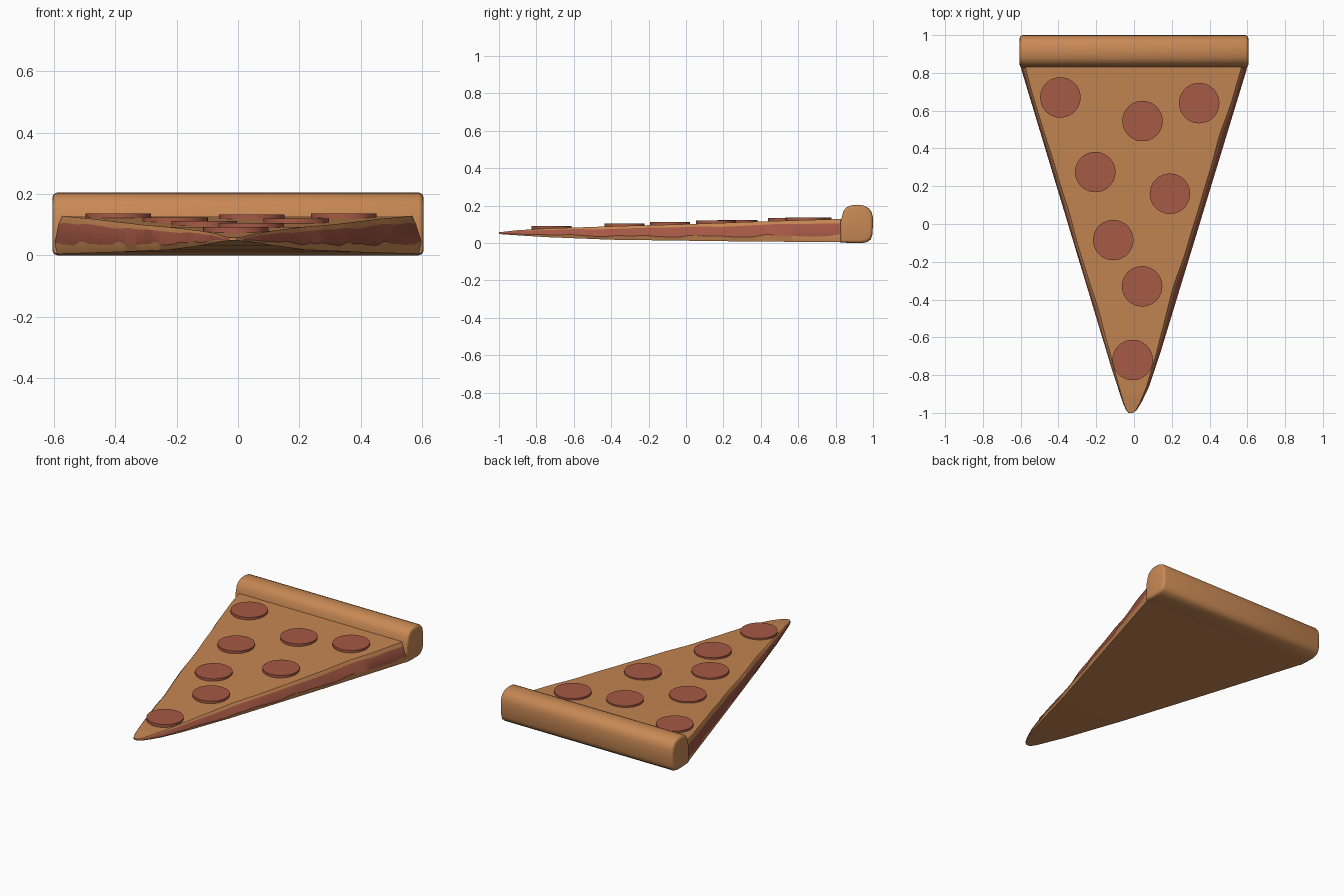
import bpy, bmesh, math

if "Cube" in bpy.data.objects:
    bpy.data.objects.remove(bpy.data.objects["Cube"])


def material(name, rgb):
    m = bpy.data.materials.new(name)
    m.diffuse_color = (*rgb, 1)
    m.use_nodes = True
    m.node_tree.nodes["Principled BSDF"].inputs["Base Color"].default_value = m.diffuse_color
    return m


CRUST = material("baked crust", (0.58, 0.25, 0.09))
CHEESE = material("melted cheese", (0.55, 0.235, 0.083))
SAUCE = material("tomato sauce", (0.37, 0.095, 0.058))
PEPPERONI = material("pepperoni", (0.38, 0.10, 0.06))


def finish(bm, name, mats, angle=35):
    bmesh.ops.recalc_face_normals(bm, faces=bm.faces)
    me = bpy.data.meshes.new(name)
    bm.to_mesh(me)
    bm.free()
    for m in mats:
        me.materials.append(m)
    ob = bpy.data.objects.new(name, me)
    bpy.context.collection.objects.link(ob)
    bpy.ops.object.select_all(action='DESELECT')
    ob.select_set(True)
    bpy.context.view_layer.objects.active = ob
    bpy.ops.object.shade_smooth_by_angle(angle=math.radians(angle))
    return ob


def interp(table, y):
    for (a, va), (b, vb) in zip(table, table[1:]):
        if y <= b:
            return va + (vb - va) * (y - a) / (b - a)
    return table[-1][1]


# Slice outline and heights along y
LEFT = [(-1, -0.03), (-0.985, -0.042), (-0.95, -0.058), (-0.76, -0.12), (0.83, -0.6), (0.87, -0.6)]
RIGHT = [(-1, -0.005), (-0.985, 0.015), (-0.94, 0.042), (-0.86, 0.08), (-0.68, 0.14), (0.83, 0.6), (0.87, 0.6)]
BOTTOM = [(-1, 0.048), (-0.75, 0.032), (-0.4, 0.018), (0.2, 0.010), (0.87, 0.004)]
TOP = [(-1, 0.058), (-0.9, 0.069), (-0.72, 0.079), (-0.33, 0.092), (0, 0.101), (0.5, 0.119), (0.87, 0.130)]


def wave(y):
    return 0.5 * math.sin(y * 17) + 0.3 * math.sin(y * 31 + 1) + 0.2 * math.sin(y * 47)


# Layered slice: dough, sauce and cheese bands around each cross-section
bm = bmesh.new()
rings = []
N = 90
for i in range(N + 1):
    y = -1 + 1.87 * (i / N) ** 1.3
    l, r, zb, zt = (interp(t, y) for t in (LEFT, RIGHT, BOTTOM, TOP))
    w, h = r - l, zt - zb
    k = min(1, w / 0.4)
    zd = zb + h * (0.27 + 0.08 * wave(y))
    zd2 = zb + h * (0.27 + 0.08 * wave(y + 0.7))
    zs = zb + h * (0.82 + 0.04 * wave(y * 0.6 + 2))
    il = k * (0.010 + 0.004 * wave(y * 0.5))
    ir = k * (0.020 + 0.006 * wave(y * 0.5 + 1))
    section = [(l + 0.008 * k, zb), (l, zd2), (l + il, zs), (l + il + 0.012 * k, zt),
               (r - ir - 0.012 * k, zt), (r - ir, zs), (r, zd), (r - 0.008 * k, zb)]
    rings.append([bm.verts.new((x, y, z)) for x, z in section])
BANDS = [0, 1, 2, 2, 2, 1, 0, 0]
for a, b in zip(rings, rings[1:]):
    for j, band in enumerate(BANDS):
        n = (j + 1) % 8
        bm.faces.new((a[j], a[n], b[n], b[j])).material_index = band
bm.faces.new(rings[0]).material_index = 2
bm.faces.new(rings[-1])
finish(bm, "slice", [CRUST, SAUCE, CHEESE], 30)

# Rolled crust: extruded profile (y, z) with rounded ends
PROFILE = [(0.825, 0.004), (0.88, 0.0), (0.94, 0.0), (0.97, 0.006), (0.988, 0.02), (0.996, 0.045),
           (1.0, 0.10), (0.999, 0.14), (0.992, 0.167), (0.976, 0.188), (0.95, 0.201), (0.915, 0.205),
           (0.88, 0.201), (0.855, 0.188), (0.84, 0.167), (0.834, 0.14), (0.825, 0.112)]
bm = bmesh.new()
CY, CZ = 0.913, 0.1
rings = []
for x, d in [(-0.605, 0.016), (-0.603, 0.009), (-0.598, 0.003), (-0.589, 0),
             (0.589, 0), (0.598, 0.003), (0.603, 0.009), (0.605, 0.016)]:
    sy, sz = 1 - d / 0.088, 1 - d / 0.1
    rings.append([bm.verts.new((x, CY + (y - CY) * sy, CZ + (z - CZ) * sz)) for y, z in PROFILE])
n = len(PROFILE)
for a, b in zip(rings, rings[1:]):
    for j in range(n):
        bm.faces.new((a[j], a[(j + 1) % n], b[(j + 1) % n], b[j]))
bm.faces.new(rings[0])
bm.faces.new(rings[-1])
finish(bm, "crust", [CRUST], 45)

# Pepperoni discs resting on the cheese
SPOTS = [(-0.39, 0.67), (0.345, 0.64), (0.045, 0.545), (-0.205, 0.275),
         (0.19, 0.16), (-0.11, -0.085), (0.043, -0.33), (-0.007, -0.72)]
for i, (x, y) in enumerate(SPOTS):
    bm = bmesh.new()
    bmesh.ops.create_cone(bm, cap_ends=True, segments=40, radius1=0.107, radius2=0.107, depth=0.022)
    bmesh.ops.translate(bm, verts=bm.verts, vec=(x, y, interp(TOP, y) + 0.013 - 0.011))
    finish(bm, f"pepperoni_{i + 1}", [PEPPERONI])
